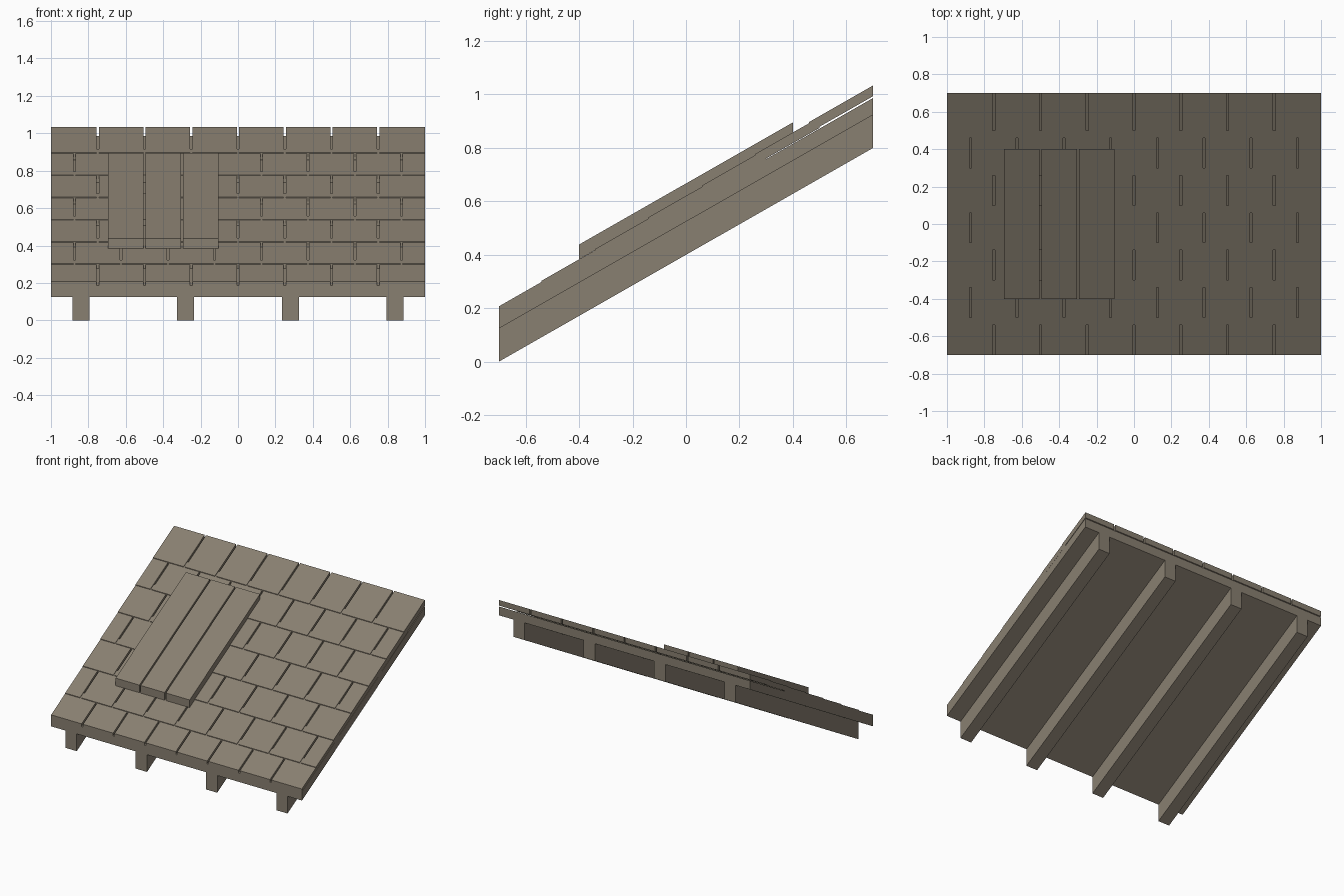
import bpy, bmesh

if "Cube" in bpy.data.objects:
    bpy.data.objects.remove(bpy.data.objects["Cube"])

SLOPE = 0.571      # rise per unit of y
Y0, Y1 = -0.7, 0.7

wood = bpy.data.materials.new("weathered_wood")
wood.diffuse_color = (0.25, 0.215, 0.165, 1)
wood.use_nodes = True
wood.node_tree.nodes["Principled BSDF"].inputs["Base Color"].default_value = wood.diffuse_color


def sloped_boards(name, boards):
    """Boards (x0, x1, y0, y1, low, high) with vertical ends.
    low/high are heights above the slope line that starts at z=0, y=Y0."""
    bm = bmesh.new()
    for x0, x1, y0, y1, low, high in boards:
        rise = lambda y: (y - Y0) * SLOPE
        profile = [(y0, low + rise(y0)), (y1, low + rise(y1)),
                   (y1, high + rise(y1)), (y0, high + rise(y0))]
        face = bm.faces.new([bm.verts.new((x0, y, z)) for y, z in profile])
        ext = bmesh.ops.extrude_face_region(bm, geom=[face])
        moved = [v for v in ext["geom"] if isinstance(v, bmesh.types.BMVert)]
        bmesh.ops.translate(bm, verts=moved, vec=(x1 - x0, 0, 0))
    bmesh.ops.recalc_face_normals(bm, faces=bm.faces)
    mesh = bpy.data.meshes.new(name)
    bm.to_mesh(mesh)
    bm.free()
    mesh.materials.append(wood)
    obj = bpy.data.objects.new(name, mesh)
    bpy.context.collection.objects.link(obj)
    return obj


# Rafters under the deck
for i, x in enumerate((-0.84, -0.28, 0.28, 0.84)):
    sloped_boards(f"rafter_{i + 1}", [(x - 0.045, x + 0.045, Y0, Y1, 0, 0.126)])

# Roof deck
sloped_boards("roof_deck", [(-1, 1, Y0, Y1, 0.124, 0.187)])

# Shingle rows: staggered, overlapping, each row slightly higher than the last
GAP, PITCH = 0.011, 0.25
for row in range(7):
    start = max(Y0, Y0 + 0.2 * row - 0.04)
    end = Y0 + 0.2 * (row + 1)
    low = 0.167 + 0.0045 * row
    shift = PITCH / 2 if row % 2 else 0
    tiles = []
    for k in range(9 if shift else 8):
        left = -1 - shift + k * PITCH
        x0 = max(-0.999, left + GAP / 2)
        x1 = min(0.999, left + PITCH - GAP / 2)
        if left < -0.99:
            x0 = -0.999
        if left + PITCH > 0.99:
            x1 = 0.999
        tiles.append((x0, x1, start, end, low, low + 0.04))
    sloped_boards(f"shingle_row_{row + 1}", tiles)

# Patch of three planks nailed over the shingles
for i, x in enumerate((-0.6, -0.4, -0.2)):
    sloped_boards(f"patch_plank_{i + 1}",
                  [(x - 0.095, x + 0.095, -0.4, 0.4, 0.212, 0.267)])
